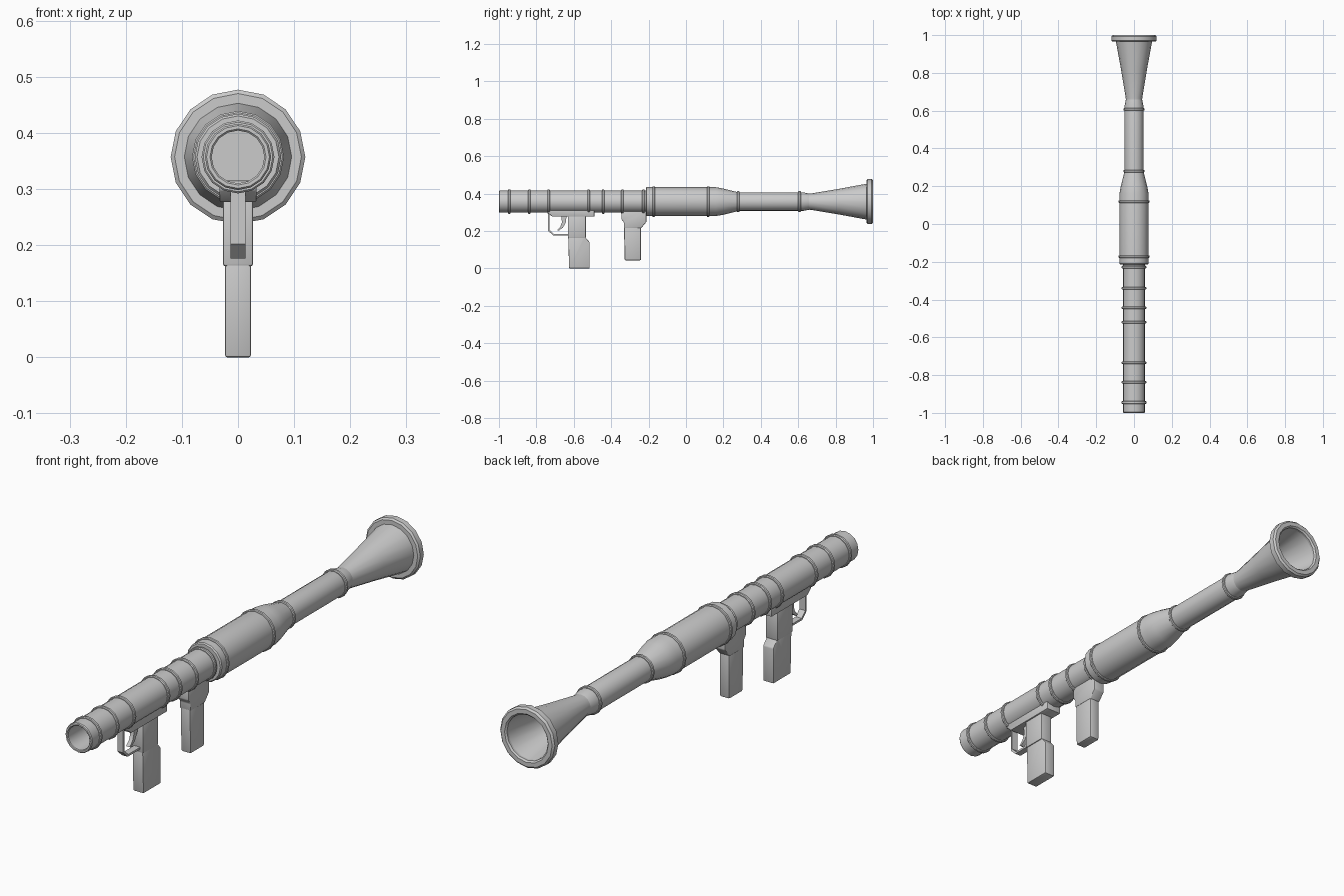
import bpy, bmesh, math

old = bpy.data.objects.get("Cube")
if old:
    bpy.data.objects.remove(old, do_unlink=True)

AXIS_Z = 0.357
SIDES = 16

metal = bpy.data.materials.new("plain_grey")
metal.use_nodes = True
GREY = (0.6, 0.6, 0.6, 1)
metal.diffuse_color = GREY
metal.node_tree.nodes["Principled BSDF"].inputs["Base Color"].default_value = GREY


def finish(name, bm, angle=35):
    bmesh.ops.recalc_face_normals(bm, faces=bm.faces)
    mesh = bpy.data.meshes.new(name)
    bm.to_mesh(mesh)
    bm.free()
    mesh.materials.append(metal)
    obj = bpy.data.objects.new(name, mesh)
    bpy.context.collection.objects.link(obj)
    bpy.ops.object.select_all(action='DESELECT')
    obj.select_set(True)
    bpy.context.view_layer.objects.active = obj
    bpy.ops.object.shade_smooth_by_angle(angle=math.radians(angle))
    return obj


def lathe(name, profile, closed=False):
    """Revolve (y, radius) points around the barrel axis."""
    bm = bmesh.new()
    rings = []
    for y, r in profile:
        ring = []
        for i in range(SIDES):
            a = math.tau * i / SIDES
            ring.append(bm.verts.new((r * math.sin(a), y, AXIS_Z + r * math.cos(a))))
        rings.append(ring)
    pairs = list(zip(rings, rings[1:]))
    if closed:
        pairs.append((rings[-1], rings[0]))
    for a, b in pairs:
        for i in range(SIDES):
            j = (i + 1) % SIDES
            bm.faces.new((a[i], a[j], b[j], b[i]))
    if not closed:
        bm.faces.new(rings[0])
        bm.faces.new(rings[-1])
    return finish(name, bm)


def band(name, y, r, width=0.014, depth=0.02):
    h, c = width / 2, 0.003
    lathe(name, [(y - h, r - depth), (y - h, r - c), (y - h + c, r),
                 (y + h - c, r), (y + h, r - c), (y + h, r - depth)], closed=True)


def plate(name, outline, half, bevel=0.005):
    """Extrude a (y, z) side outline across x, with softened edges."""
    bm = bmesh.new()
    face = bm.faces.new([bm.verts.new((-half, y, z)) for y, z in outline])
    ext = bmesh.ops.extrude_face_region(bm, geom=[face])
    moved = [v for v in ext["geom"] if isinstance(v, bmesh.types.BMVert)]
    bmesh.ops.translate(bm, verts=moved, vec=(2 * half, 0, 0))
    if bevel:
        bmesh.ops.bevel(bm, geom=bm.edges[:], offset=bevel, segments=2,
                        profile=0.5, affect='EDGES', clamp_overlap=True)
    return finish(name, bm, 40)


# Barrel, with a bore open at the muzzle
lathe("front_tube", [(-0.7, 0.047), (-0.997, 0.047), (-1.0, 0.05), (-1.0, 0.056),
                     (-0.996, 0.059), (-0.2, 0.059)])
lathe("middle_sleeve", [(-0.215, 0.055), (-0.215, 0.073), (-0.21, 0.077), (0.16, 0.077),
                        (0.2, 0.07), (0.28, 0.05), (0.285, 0.04)])

# Rear tube and hollow flared bell
lathe("rear_tube", [(0.26, 0.05), (0.625, 0.05), (0.66, 0.043)])
lathe("rear_bell", [(0.655, 0.043), (0.67, 0.044), (0.82, 0.069), (0.972, 0.097),
                    (0.985, 0.09), (0.82, 0.062), (0.67, 0.038)])
lathe("bell_rim", [(0.965, 0.092), (0.965, 0.113), (0.971, 0.12), (0.993, 0.12),
                   (1.0, 0.113), (1.0, 0.096), (0.994, 0.09), (0.975, 0.09)], closed=True)

# Raised bands
for i, y in enumerate((-0.945, -0.838, -0.734, -0.52, -0.443, -0.34, -0.228)):
    band(f"front_band_{i + 1}", y, 0.065, depth=0.012)
for i, y in enumerate((-0.173, 0.118)):
    band(f"sleeve_band_{i + 1}", y, 0.082)
for i, y in enumerate((0.28, 0.607)):
    band(f"rear_band_{i + 1}", y, 0.056)

# Trigger housing and rear grip
plate("trigger_mount", [(-0.74, 0.315), (-0.74, 0.298), (-0.715, 0.277),
                        (-0.49, 0.277), (-0.49, 0.315)], 0.033, 0.003)
plate("rear_grip_neck", [(-0.632, 0.285), (-0.632, 0.162), (-0.535, 0.162),
                         (-0.535, 0.285)], 0.027)
plate("rear_grip", [(-0.63, 0.175), (-0.625, 0.0), (-0.515, 0.0), (-0.515, 0.14),
                    (-0.54, 0.168), (-0.54, 0.175)], 0.023, 0.007)

# Trigger guard strip and curved trigger
plate("trigger_guard", [(-0.738, 0.3), (-0.738, 0.202), (-0.71, 0.176), (-0.625, 0.176),
                        (-0.625, 0.184), (-0.706, 0.184), (-0.729, 0.206), (-0.729, 0.3)],
      0.013, 0)
plate("trigger", [(-0.665, 0.285), (-0.664, 0.245), (-0.672, 0.223), (-0.69, 0.205),
                  (-0.682, 0.201), (-0.658, 0.218), (-0.643, 0.245), (-0.638, 0.285)],
      0.008, 0)

# Forward hand grip with its bracket
plate("front_grip_bracket", [(-0.345, 0.31), (-0.345, 0.262), (-0.332, 0.245),
                             (-0.332, 0.215), (-0.24, 0.215), (-0.212, 0.248),
                             (-0.212, 0.31)], 0.024, 0.004)
plate("front_grip", [(-0.332, 0.25), (-0.328, 0.043), (-0.24, 0.043), (-0.24, 0.25)],
      0.022, 0.007)
